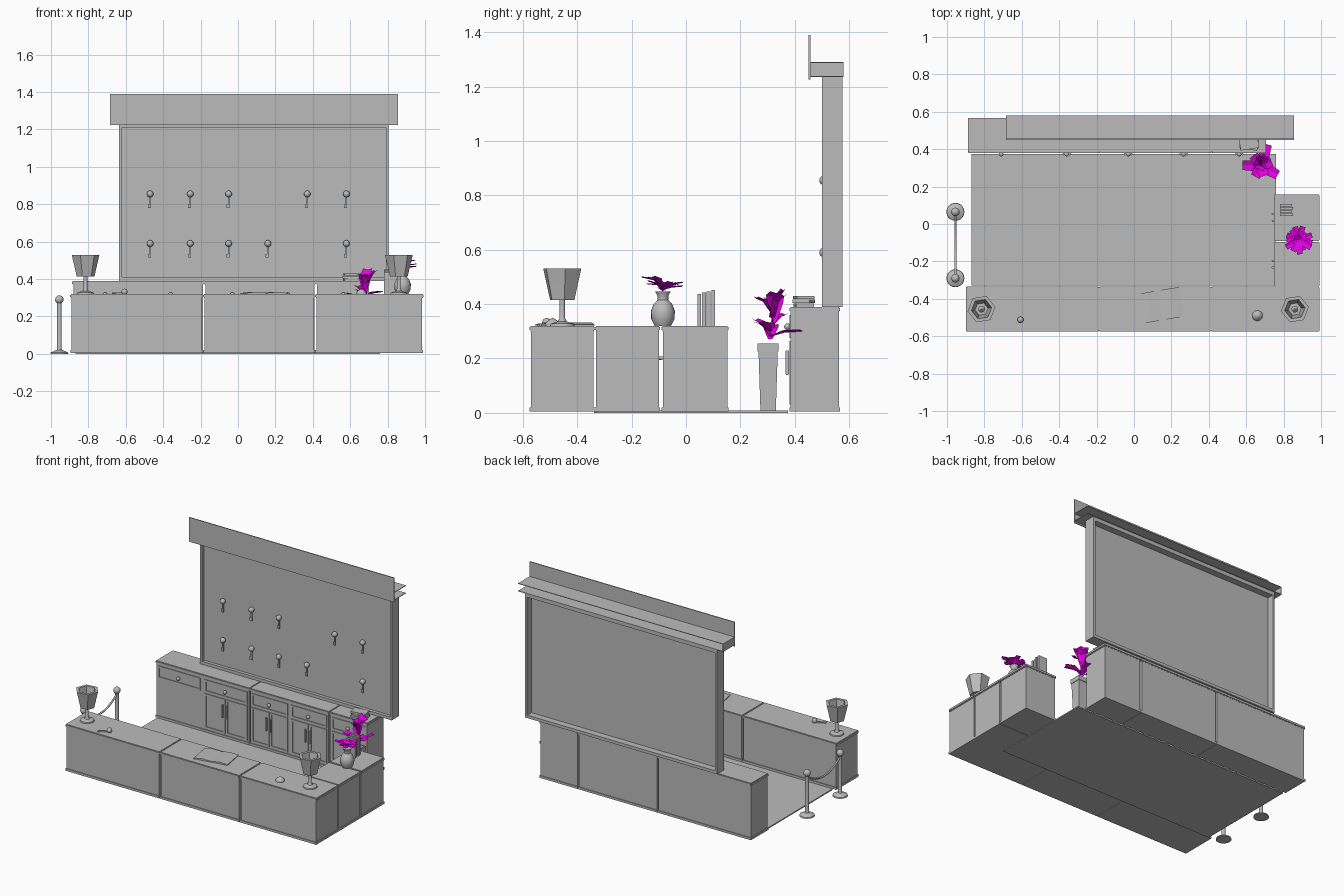
import bpy, bmesh, math, random
from mathutils import Vector, Matrix

cube = bpy.data.objects.get("Cube")
if cube:
    bpy.data.objects.remove(cube, do_unlink=True)
random.seed(4)


def material(name, color):
    m = bpy.data.materials.new(name)
    m.diffuse_color = color
    m.use_nodes = True
    m.node_tree.nodes["Principled BSDF"].inputs["Base Color"].default_value = color
    return m


GREY = material("plain grey", (0.5, 0.5, 0.5, 1))
PINK = material("magenta", (1, 0, 1, 1))


def finish(bm, name, mat=GREY, smooth=False):
    bmesh.ops.recalc_face_normals(bm, faces=bm.faces)
    me = bpy.data.meshes.new(name)
    bm.to_mesh(me)
    bm.free()
    ob = bpy.data.objects.new(name, me)
    bpy.context.collection.objects.link(ob)
    me.materials.append(mat)
    if smooth:
        bpy.ops.object.select_all(action='DESELECT')
        ob.select_set(True)
        bpy.context.view_layer.objects.active = ob
        bpy.ops.object.shade_smooth_by_angle(angle=math.radians(40))
    return ob


def box(name, x, y, z, turn=0, bevel=0):
    """Box from (low, high) pairs, optionally turned about its own centre."""
    c = Vector([(a + b) / 2 for a, b in (x, y, z)])
    size = [b - a for a, b in (x, y, z)]
    bm = bmesh.new()
    bmesh.ops.create_cube(bm, size=1, matrix=Matrix.Translation(c)
                          @ Matrix.Rotation(turn, 4, 'Z') @ Matrix.Diagonal((*size, 1)))
    if bevel:
        bmesh.ops.bevel(bm, geom=bm.edges[:], offset=bevel, segments=2, affect='EDGES')
    return finish(bm, name)


def lathe(name, x, y, profile, sides=20, smooth=True, turn=0):
    """Turned shape from (radius, height) points."""
    bm = bmesh.new()
    rings = []
    for r, z in profile:
        rings.append([bm.verts.new((x + r * math.cos(turn + i * math.tau / sides),
                                    y + r * math.sin(turn + i * math.tau / sides), z))
                      for i in range(sides)])
    for low, high in zip(rings, rings[1:]):
        for i in range(sides):
            j = (i + 1) % sides
            bm.faces.new((low[i], low[j], high[j], high[i]))
    bm.faces.new(rings[0])
    bm.faces.new(rings[-1])
    return finish(bm, name, smooth=smooth)


def ball(name, centre, r):
    bm = bmesh.new()
    bmesh.ops.create_uvsphere(bm, u_segments=14, v_segments=9, radius=r,
                              matrix=Matrix.Translation(centre))
    return finish(bm, name, smooth=True)


def cabinet(name, x, y, height):
    """Counter section with plinth, recessed body and overhanging worktop."""
    inset = 0.005
    xi, yi = (x[0] + inset, x[1] - inset), (y[0] + inset, y[1] - inset)
    box(name + "_plinth", x, y, (0.005, 0.02))
    box(name + "_body", xi, yi, (0.02, height - 0.02))
    box(name + "_top", (x[0] - 0.002, x[1] + 0.002), y, (height - 0.02, height), bevel=0.004)


# Floor and counters
box("floor", (-0.87, 0.76), (-0.33, 0.375), (0, 0.008))
for x in ((-0.895, -0.19), (-0.185, 0.41), (0.415, 0.99)):
    cabinet("front_counter", x, (-0.575, -0.335), 0.32)
for y in ((-0.335, -0.095), (-0.09, 0.157)):
    cabinet("side_counter", (0.75, 0.99), y, 0.32)
for x in ((-0.885, -0.183), (-0.18, 0.415), (0.418, 0.705)):
    cabinet("back_counter", x, (0.38, 0.567), 0.39)


def frame(name, x, z, y, border=0.012):
    """Raised rectangular moulding on a cabinet front."""
    depth = (y - 0.005, y + 0.001)
    for zz in ((z[0], z[0] + border), (z[1] - border, z[1])):
        box(name, x, depth, zz)
    for xx in ((x[0], x[0] + border), (x[1] - border, x[1])):
        box(name, xx, depth, (z[0] + border, z[1] - border))


# Drawers and doors on the back counter
FRONT = 0.385
for i, (a, b) in enumerate(((-0.87, -0.55), (-0.52, -0.2), (-0.165, 0.105), (0.13, 0.4), (0.435, 0.69))):
    mid = (a + b) / 2
    frame("drawer_frame", (a, b), (0.275, 0.36), FRONT)
    ball("drawer_knob", (mid, FRONT - 0.012, 0.317), 0.012)
    if i:
        for side in (-1, 1):
            door = sorted((mid + side * 0.004, mid + side * (b - a) / 2))
            frame("door_frame", door, (0.03, 0.265), FRONT)
            hx = mid + side * 0.018
            box("door_handle", (hx - 0.005, hx + 0.005), (FRONT - 0.02, FRONT - 0.006),
                (0.14, 0.23), bevel=0.003)

# Doors on the inner face of the side counter
for mid in (-0.215, 0.035):
    for side in (-1, 1):
        y = sorted((mid + side * 0.004, mid + side * 0.11))
        box("side_door", (0.75, 0.756), y, (0.03, 0.285))
        hy = mid + side * 0.018
        box("side_handle", (0.735, 0.751), (hy - 0.005, hy + 0.005), (0.12, 0.21), bevel=0.003)

# Back board in its tray frame
box("key_board", (-0.62, 0.79), (0.522, 0.53), (0.405, 1.215))
for x in ((-0.635, -0.62), (0.79, 0.805)):
    box("board_side", x, (0.5, 0.575), (0.39, 1.235))
for z in ((0.39, 0.41), (1.21, 1.235)):
    box("board_rail", (-0.62, 0.79), (0.5, 0.575), z)

# Header sign with two shelves behind it
box("header_plate", (-0.685, 0.855), (0.45, 0.457), (1.225, 1.39))
for z in (1.235, 1.286):
    box("header_shelf", (-0.685, 0.855), (0.457, 0.58), (z, z + 0.004))
box("header_end", (-0.685, -0.681), (0.457, 0.58), (1.239, 1.286))

# Hooks with hanging keys
for z, row in ((0.855, (-0.47, -0.255, -0.05, 0.37, 0.58)),
               (0.59, (-0.47, -0.255, -0.05, 0.16, 0.58))):
    for x in row:
        ball("hook_knob", (x, 0.508, z), 0.018)
        box("key_shank", (x - 0.004, x + 0.004), (0.506, 0.514), (z - 0.075, z - 0.015))
        box("key_bit", (x - 0.012, x), (0.507, 0.513), (z - 0.075, z - 0.055))

# Table lamps
for x in (-0.815, 0.86):
    y = -0.455
    lathe("lamp_base", x, y, [(0.045, 0.32), (0.043, 0.328), (0.016, 0.336), (0.01, 0.35),
                              (0.01, 0.47), (0.018, 0.485), (0.002, 0.505)])
    shade = lathe("lamp_shade", x, y, [(0.048, 0.415), (0.062, 0.475), (0.075, 0.53),
                                       (0.055, 0.53), (0.045, 0.475), (0.035, 0.42)],
                  sides=6, smooth=False, turn=0.15)
    bm = bmesh.new()
    bm.from_mesh(shade.data)
    caps = [f for f in bm.faces if len(f.verts) == 6 and f.calc_center_median().z > 0.418]
    bmesh.ops.delete(bm, geom=caps, context='FACES_ONLY')
    bm.to_mesh(shade.data)
    bm.free()

# Rope barrier
PX = -0.955
for y in (0.065, -0.29):
    lathe("barrier_post", PX, y, [(0.048, 0), (0.046, 0.008), (0.014, 0.022), (0.012, 0.03), (0.012, 0.28)])
    ball("post_ball", (PX, y, 0.29), 0.023)
curve = bpy.data.curves.new("barrier_rope", 'CURVE')
curve.dimensions = '3D'
curve.bevel_depth = 0.006
curve.bevel_resolution = 2
spline = curve.splines.new('POLY')
spline.points.add(12)
for i, p in enumerate(spline.points):
    t = i / 12
    p.co = (PX, 0.065 - 0.355 * t, 0.265 - 0.26 * t * (1 - t), 1)
curve.materials.append(GREY)
bpy.context.collection.objects.link(bpy.data.objects.new("barrier_rope", curve))

# Vase and tall square planter
lathe("vase", 0.88, -0.085, [(0.03, 0.32), (0.043, 0.345), (0.044, 0.375), (0.034, 0.4), (0.02, 0.415),
                             (0.02, 0.43), (0.029, 0.447), (0.022, 0.445)])
lathe("planter", 0.685, 0.302, [(0.04, 0.008), (0.05, 0.225), (0.055, 0.225), (0.055, 0.255),
                                (0.046, 0.255), (0.044, 0.235)], sides=4, smooth=False, turn=math.pi / 4)


def leaves(name, centre, specs, width):
    """Folded petals: each spec is heading, reach, rise and lift of its root."""
    bm = bmesh.new()
    for heading, reach, rise, lift in specs:
        out = Vector((math.cos(heading), math.sin(heading), 0))
        side = Vector((-out.y, out.x, 0)) * width
        root = Vector(centre) + Vector((0, 0, lift))
        rows = []
        for t, w, h in ((0, 0.25, 0), (0.45, 0.8, 0.75), (1, 0.7, 1)):
            mid = root + out * reach * t + Vector((0, 0, rise * h))
            fold = Vector((0, 0, width * 0.3 * w))
            rows.append([bm.verts.new(v) for v in (mid - side * w + fold, mid, mid + side * w + fold)])
        for p, q in zip(rows, rows[1:]):
            for k in range(2):
                bm.faces.new((p[k], p[k + 1], q[k + 1], q[k]))
    return finish(bm, name, PINK)


bouquet = [(i * 2.4, random.uniform(0.045, 0.08), random.uniform(0.005, 0.045), random.uniform(0, 0.02))
           for i in range(18)]
leaves("vase_flowers", (0.88, -0.085, 0.445), bouquet, 0.021)
tall = [(1.3, 0.12, 0.02, 0.03), (-0.5, 0.1, 0.03, 0.05), (3.1, 0.1, 0.05, 0.02), (1.0, 0.06, 0.08, 0.1),
        (4.2, 0.065, 0.06, 0.03), (2.2, 0.07, 0.05, 0.06), (5.0, 0.055, 0.05, 0.12), (0.4, 0.06, 0.06, 0.13)]
leaves("planter_flowers", (0.68, 0.31, 0.25), tall, 0.036)
stem = leaves("planter_blooms", (0.68, 0.325, 0.26),
              [(a, 0.035, r, l) for a, r, l in ((1.2, 0.1, 0.09), (4.4, 0.11, 0.05), (2.8, 0.09, 0.07))], 0.036)

# Standing books and a flat stack
for i in range(4):
    y = 0.042 + i * 0.017
    box("standing_book", (0.78, 0.85 - 0.006 * (i % 2)), (y, y + 0.014), (0.32, 0.437 + i * 0.005))
for i, turn in enumerate((0.1, -0.2, 0.15)):
    z = 0.39 + i * 0.014
    box("stacked_book", (0.565, 0.665), (0.4, 0.465), (z, z + 0.012), turn)

# Open guest book
bm = bmesh.new()
section = [(-0.115, 0.005), (-0.06, 0.012), (0, 0.006), (0.06, 0.012), (0.115, 0.005), (0.115, 0), (-0.115, 0)]
base = bm.faces.new([bm.verts.new((x, -0.08, z)) for x, z in section])
ext = bmesh.ops.extrude_face_region(bm, geom=[base])
bmesh.ops.translate(bm, verts=[v for v in ext["geom"] if isinstance(v, bmesh.types.BMVert)], vec=(0, 0.16, 0))
book = finish(bm, "open_book")
book.location = (0.14, -0.435, 0.32)
book.rotation_euler.z = 0.17

# Desk bell and loose key
lathe("desk_bell", 0.66, -0.49, [(0.028, 0.32), (0.028, 0.326), (0.024, 0.334), (0.012, 0.343), (0.003, 0.348)])
ball("loose_key_tag", (-0.607, -0.512, 0.332), 0.017)
box("loose_key", (-0.675, -0.61), (-0.532, -0.524), (0.32, 0.328), 0.45)
box("loose_key_bit", (-0.672, -0.655), (-0.55, -0.535), (0.32, 0.326), 0.45)
